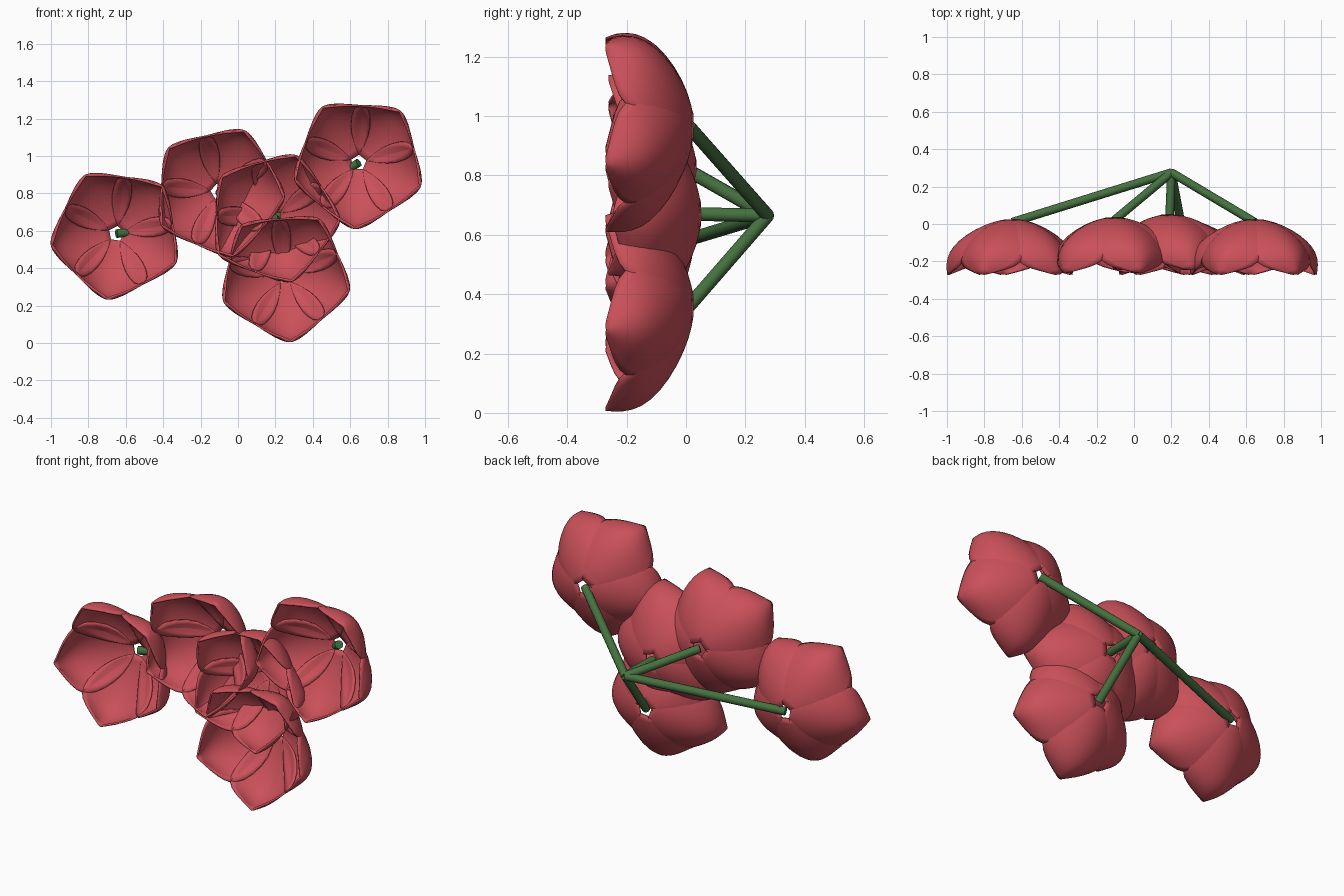
import bpy, bmesh, math
from mathutils import Vector, Matrix

cube = bpy.data.objects.get("Cube")
if cube:
    bpy.data.objects.remove(cube, do_unlink=True)


def material(name, rgb):
    m = bpy.data.materials.new(name)
    m.use_nodes = True
    m.diffuse_color = (*rgb, 1)
    m.node_tree.nodes["Principled BSDF"].inputs["Base Color"].default_value = (*rgb, 1)
    return m


PETAL = material("petal red", (0.59, 0.08, 0.1))
STEM = material("stem green", (0.06, 0.165, 0.05))

# Petal rows: radius, depth, half width, cup depth, edge pull toward the centre
ROWS = [
    (0.035, 0.0, 0.03, 0.0, 0.0),
    (0.10, -0.01, 0.13, 0.03, 0.01),
    (0.20, -0.05, 0.19, 0.07, 0.03),
    (0.29, -0.11, 0.20, 0.09, 0.06),
    (0.34, -0.17, 0.16, 0.08, 0.08),
    (0.355, -0.23, 0.09, 0.04, 0.05),
    (0.35, -0.29, 0.015, 0.0, 0.01),
]
COLUMNS = 8

# Flower centres and the direction of the first petal in degrees
FLOWERS = {
    "left_outer": ((-0.65, 0.02, 0.585), 262),
    "left_inner": ((-0.105, 0.03, 0.81), 283),
    "middle": ((0.19, 0.045, 0.67), 286),
    "upper": ((0.645, 0.02, 0.965), 267),
    "lower": ((0.25, 0.02, 0.36), 275),
}
JOINT = Vector((0.2, 0.275, 0.665))


def finish(obj, mat):
    obj.data.materials.append(mat)
    bpy.ops.object.select_all(action="DESELECT")
    obj.select_set(True)
    bpy.context.view_layer.objects.active = obj
    bpy.ops.object.shade_smooth_by_angle(angle=math.radians(40))


def add_petal(bm, turn):
    # Cupped grid pointing along +x, turned about the flower axis
    spin = Matrix.Rotation(-turn, 3, "Y")
    grid = []
    for r, y, width, cup, pull in ROWS:
        line = []
        for i in range(COLUMNS + 1):
            v = 2 * i / COLUMNS - 1
            p = Vector((r - pull * v * v, y - cup * v * v, width * v))
            line.append(bm.verts.new(spin @ p))
        grid.append(line)
    for a, b in zip(grid, grid[1:]):
        for i in range(COLUMNS):
            bm.faces.new((a[i], b[i], b[i + 1], a[i + 1]))


def flower(name, centre, first):
    bm = bmesh.new()
    for k in range(5):
        add_petal(bm, math.radians(first + 72 * k))
    bm.normal_update()
    mesh = bpy.data.meshes.new(name)
    bm.to_mesh(mesh)
    bm.free()
    obj = bpy.data.objects.new(name, mesh)
    bpy.context.collection.objects.link(obj)
    obj.location = centre
    finish(obj, PETAL)
    smooth = obj.modifiers.new("round", "SUBSURF")
    smooth.levels = smooth.render_levels = 1
    shell = obj.modifiers.new("thickness", "SOLIDIFY")
    shell.thickness = 0.01
    shell.offset = 0


def stem(name, centre):
    # Straight stalk from the flower base to the shared joint
    start = Vector(centre) + Vector((0, -0.01, 0))
    span = JOINT - start
    bpy.ops.mesh.primitive_cylinder_add(
        vertices=12, radius=0.023, depth=span.length, location=(start + JOINT) / 2)
    obj = bpy.context.object
    obj.name = name
    obj.rotation_euler = span.to_track_quat("Z", "Y").to_euler()
    finish(obj, STEM)


for label, (centre, first) in FLOWERS.items():
    flower(label + "_flower", centre, first)
    stem(label + "_stem", centre)
